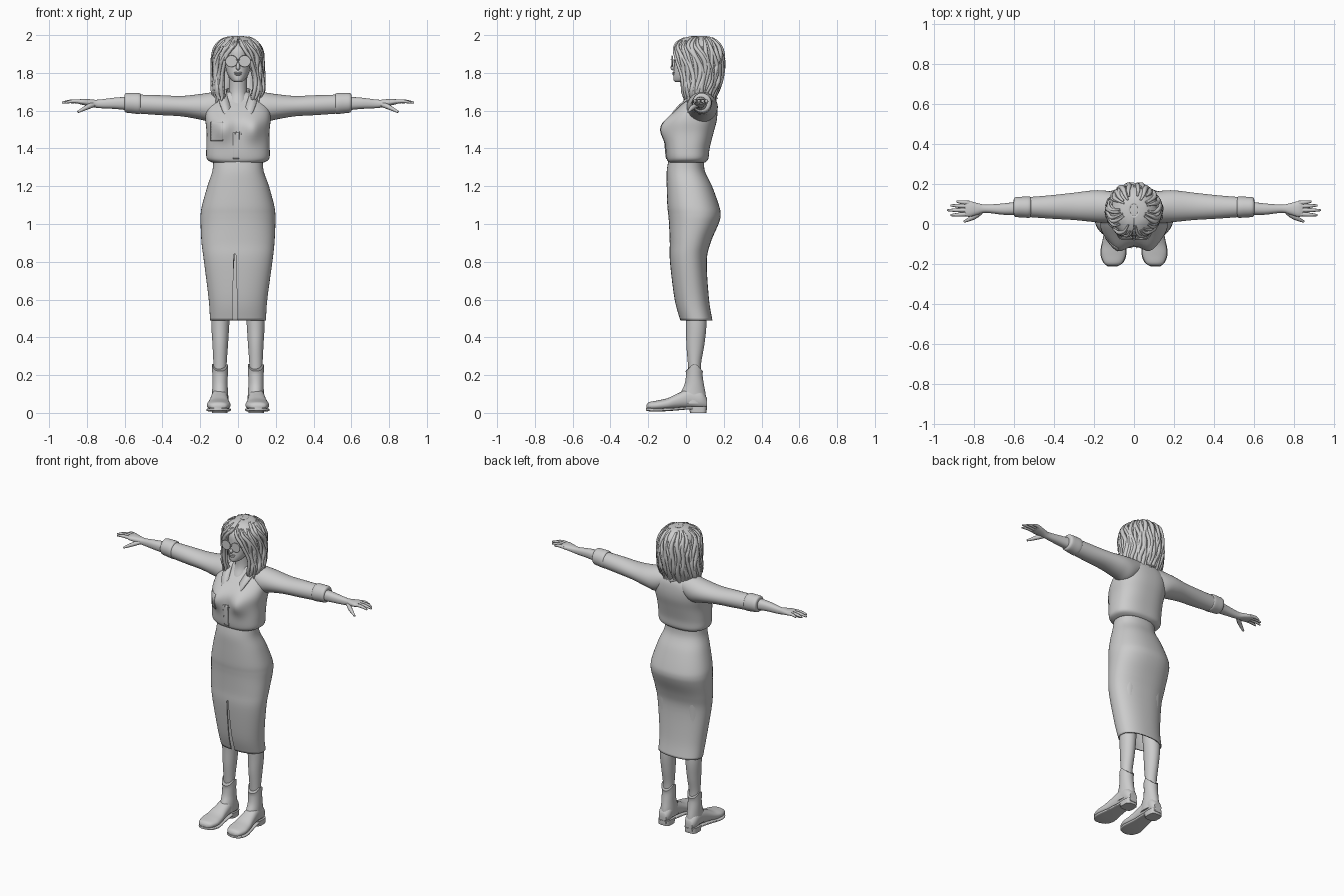
import bpy, bmesh, math, random
from mathutils import Vector

random.seed(4)
if "Cube" in bpy.data.objects:
    bpy.data.objects.remove(bpy.data.objects["Cube"])

grey = bpy.data.materials.new("plain grey")
grey.use_nodes = True
grey.diffuse_color = (0.6, 0.6, 0.6, 1)
grey.node_tree.nodes["Principled BSDF"].inputs["Base Color"].default_value = (0.6, 0.6, 0.6, 1)


def activate(obj):
    bpy.ops.object.select_all(action='DESELECT')
    obj.select_set(True)
    bpy.context.view_layer.objects.active = obj


def finish(obj, mirror=False, thickness=0):
    """Colour, shade and optionally thicken and mirror an object."""
    obj.data.materials.append(grey)
    activate(obj)
    bpy.ops.object.shade_smooth_by_angle(angle=math.radians(50))
    if thickness:
        solid = obj.modifiers.new("thickness", 'SOLIDIFY')
        solid.thickness = thickness
        solid.offset = -1
    if mirror:
        obj.modifiers.new("other side", 'MIRROR')
    return obj


def spline(rows, steps=5):
    """Smooth interpolation through rows of numbers."""
    out = []
    for i in range(len(rows) - 1):
        a, b, c, d = (rows[max(0, min(len(rows) - 1, i + k))] for k in (-1, 0, 1, 2))
        for s in range(steps):
            t = s / steps
            out.append(tuple(
                q + t * ((r - p) / 2 + t * ((p - 2.5 * q + 2 * r - w / 2)
                + t * (1.5 * (q - r) + (w - p) / 2)))
                for p, q, r, w in zip(a, b, c, d)))
    return out + [tuple(rows[-1])]


def skin(name, rings, closed=True, caps=True):
    """Mesh from a list of point rings."""
    bm = bmesh.new()
    loops = [[bm.verts.new(p) for p in ring] for ring in rings]
    count = len(loops[0])
    for low, high in zip(loops, loops[1:]):
        for i in range(count if closed else count - 1):
            j = (i + 1) % count
            bm.faces.new((low[i], low[j], high[j], high[i]))
    if caps:
        bm.faces.new(loops[0])
        bm.faces.new(loops[-1])
    bmesh.ops.recalc_face_normals(bm, faces=bm.faces)
    mesh = bpy.data.meshes.new(name)
    bm.to_mesh(mesh)
    bm.free()
    obj = bpy.data.objects.new(name, mesh)
    bpy.context.collection.objects.link(obj)
    return obj


def loft(name, axis, rows, power=2, steps=5, sides=32, warp=None, caps=True, **look):
    """Rows: position on the axis, then the low/high limits on the other two."""
    rings = []
    for t, u0, u1, v0, v1 in spline(rows, steps):
        ring = []
        for i in range(sides):
            a = math.tau * i / sides
            c, s = math.cos(a), math.sin(a)
            u = (u0 + u1) / 2 + (u1 - u0) / 2 * math.copysign(abs(c) ** (2 / power), c)
            v = (v0 + v1) / 2 + (v1 - v0) / 2 * math.copysign(abs(s) ** (2 / power), s)
            p = Vector({'x': (t, u, v), 'y': (u, t, v), 'z': (u, v, t)}[axis])
            ring.append(warp(p) if warp else p)
        rings.append(ring)
    return finish(skin(name, rings, caps=caps), **look)


def tube(name, points, radii, mirror=False):
    """Round tapered strand through a few points."""
    curve = bpy.data.curves.new(name, 'CURVE')
    curve.dimensions = '3D'
    curve.bevel_depth = 1
    curve.bevel_resolution = 2
    curve.use_fill_caps = True
    line = curve.splines.new('POLY')
    path = spline([(*p, r) for p, r in zip(points, radii)], 3)
    line.points.add(len(path) - 1)
    for point, (x, y, z, r) in zip(line.points, path):
        point.co = (x, y, z, 1)
        point.radius = max(r, 0.001)
    obj = bpy.data.objects.new(name, curve)
    bpy.context.collection.objects.link(obj)
    activate(obj)
    bpy.ops.object.convert(target='MESH')
    return finish(bpy.context.object, mirror)


def ball(name, place, size, mirror=False):
    x, y, z = place
    a, b, c = size
    rows = []
    for i in range(9):
        t = -math.cos(math.pi * i / 8)
        k = max(math.sin(math.pi * i / 8), 0.02)
        rows.append((z + c * t, x - a * k, x + a * k, y - b * k, y + b * k))
    return loft(name, 'z', rows, steps=1, sides=20, mirror=mirror)


# Blouse body, with the bust swelling the front
def bust(p):
    if p.y < 0.02:
        p.y -= 0.035 * math.exp(-((abs(p.x) - 0.08) / 0.05) ** 2 - ((p.z - 1.5) / 0.06) ** 2)
    return p


blouse = loft("blouse", 'z', [
    (1.325, -.135, .135, -.09, .10), (1.345, -.165, .165, -.102, .118),
    (1.40, -.168, .168, -.108, .125), (1.48, -.166, .166, -.108, .145),
    (1.55, -.172, .172, -.10, .163), (1.61, -.165, .165, -.05, .166),
    (1.66, -.125, .125, .0, .157), (1.70, -.06, .06, .02, .13)],
    power=2.5, sides=64, warp=bust)

# Sleeves and rolled cuffs
loft("sleeve", 'x', [
    (.06, .02, .15, 1.58, 1.70), (.13, .005, .165, 1.54, 1.698), (.2, .01, .168, 1.553, 1.688),
    (.3, .02, .156, 1.57, 1.678), (.42, .027, .143, 1.577, 1.682), (.53, .035, .134, 1.585, 1.685)],
    mirror=True)
loft("cuff", 'x', [
    (.515, .04, .13, 1.592, 1.684), (.522, .031, .137, 1.582, 1.693), (.56, .033, .136, 1.586, 1.694),
    (.595, .036, .133, 1.591, 1.692), (.601, .05, .118, 1.605, 1.675)], mirror=True, steps=3)

# Forearms, palms and fingers
loft("forearm_and_palm", 'x', [
    (.56, .045, .115, 1.60, 1.675), (.65, .046, .103, 1.609, 1.669), (.74, .056, .097, 1.614, 1.658),
    (.78, .047, .104, 1.622, 1.66), (.82, .036, .114, 1.63, 1.663), (.845, .04, .113, 1.636, 1.658)],
    power=2.3, mirror=True)
for label, base, tip in (("little", .105, (.885, .112)), ("ring", .088, (.916, .093)),
                         ("middle", .069, (.932, .069)), ("index", .05, (.916, .044))):
    x, y = tip
    tube(label + "_finger", [(.82, base, 1.647), ((x + .83) / 2, (base + y) / 2, 1.65), (x, y, 1.642)],
         [.011, .010, .005], mirror=True)
tube("thumb", [(.765, .062, 1.632), (.80, .035, 1.618), (.848, .012, 1.593)], [.014, .013, .006], mirror=True)

# Open collar
inner = [(0, .125, 1.715), (.05, .105, 1.72), (.062, .04, 1.70), (.04, -.04, 1.62), (.006, -.112, 1.49)]
outer = [(0, .17, 1.665), (.085, .13, 1.69), (.105, .03, 1.675), (.08, -.065, 1.60), (.014, -.122, 1.475)]
finish(skin("collar", list(zip(spline(inner), spline(outer))), closed=False, caps=False),
       mirror=True, thickness=0.008)


# Button band and chest pocket, wrapped onto the blouse
def patch(name, x0, x1, z0, z1):
    rings = [[(x0 + (x1 - x0) * i / 8, -.3, z0 + (z1 - z0) * j / 12) for i in range(9)] for j in range(13)]
    obj = skin(name, rings, closed=False, caps=False)
    wrap = obj.modifiers.new("wrap", 'SHRINKWRAP')
    wrap.target = blouse
    wrap.wrap_method = 'PROJECT'
    wrap.use_project_y = True
    wrap.use_project_z = False
    wrap.use_positive_direction = True
    wrap.offset = 0.004
    finish(obj, thickness=0.004)


patch("button_band", -.026, .006, 1.345, 1.485)
patch("chest_pocket", -.145, -.08, 1.44, 1.54)

# Skirt with a front slit
skirt = loft("skirt", 'z', [
    (.49, -.148, .148, -.03, .14), (.6, -.155, .155, -.06, .122), (.8, -.18, .182, -.085, .11),
    (.9, -.193, .193, -.086, .13), (1.0, -.198, .198, -.09, .172), (1.05, -.198, .198, -.094, .184),
    (1.1, -.19, .191, -.099, .174), (1.2, -.162, .164, -.102, .138), (1.28, -.136, .136, -.102, .10),
    (1.35, -.13, .13, -.09, .095)], power=2.3, sides=48, caps=False, thickness=0.008)
cutter = skin("slit_cutter", [[(-.032, y, .4), (.001, y, .4), (-.012, y, .84), (-.022, y, .84)]
                              for y in (-.3, .02)])
cutter.hide_render = True
cutter.hide_set(True)
cut = skirt.modifiers.new("slit", 'BOOLEAN')
cut.operation = 'DIFFERENCE'
cut.object = cutter

# Legs
loft("leg", 'z', [
    (.18, .062, .128, .015, .08), (.26, .06, .13, .01, .08), (.36, .053, .135, .002, .097),
    (.47, .046, .141, .0, .108), (.6, .038, .14, -.01, .10), (.8, .02, .16, -.05, .10),
    (1.0, .015, .17, -.06, .12)], mirror=True)


# Ankle boots
def notch(p):
    if p.z > 0.2:
        p.z += 0.5 * (p.z - 0.2) * math.cos((p.y - 0.045) * 60)
    return p


loft("boot_shaft", 'z', [
    (.05, .05, .14, -.04, .108), (.1, .052, .137, -.03, .104), (.15, .055, .136, -.008, .095),
    (.2, .054, .136, .0, .088), (.24, .052, .138, -.002, .09)], warp=notch, mirror=True)
loft("boot_foot", 'y', [
    (-.209, .085, .128, .022, .042), (-.195, .058, .15, .016, .057), (-.15, .04, .165, .014, .066),
    (-.1, .043, .16, .016, .077), (-.05, .05, .15, .022, .10), (.02, .055, .14, .026, .13),
    (.08, .055, .137, .022, .12), (.11, .07, .122, .025, .08)], power=2.3, mirror=True)
loft("boot_sole", 'y', [
    (-.212, .085, .13, .012, .026), (-.19, .052, .155, .008, .026), (-.14, .037, .168, .007, .025),
    (-.06, .048, .153, .012, .028), (.02, .054, .14, .018, .034), (.112, .07, .122, .014, .03)],
    power=4, mirror=True)
loft("boot_heel", 'z', [(0, .056, .137, .022, .108), (.035, .055, .138, .012, .112)],
     power=3.5, mirror=True, steps=1)

# Neck and head
loft("neck", 'z', [
    (1.56, -.06, .06, -.06, .12), (1.64, -.06, .06, -.02, .125), (1.70, -.048, .048, .005, .11),
    (1.8, -.05, .05, .0, .11)])
loft("head", 'z', [
    (1.752, -.018, .018, -.055, -.01), (1.76, -.033, .033, -.065, .03), (1.785, -.052, .052, -.067, .08),
    (1.82, -.064, .064, -.064, .12), (1.87, -.07, .07, -.06, .15), (1.92, -.07, .07, -.056, .16),
    (1.955, -.055, .055, -.03, .14), (1.97, -.02, .02, .02, .09)])
tube("nose", [(0, -.055, 1.868), (0, -.066, 1.845), (0, -.071, 1.826), (0, -.062, 1.818)],
     [.006, .008, .011, .006])
ball("upper_lip", (0, -.064, 1.801), (.022, .008, .005))
ball("lower_lip", (0, -.064, 1.792), (.018, .009, .006))

# Round glasses
loft("lens", 'y', [(-.076, .006, .064, 1.834, 1.89), (-.07, .006, .064, 1.834, 1.89)],
     steps=1, mirror=True)
ring = [(.035 + .03 * math.cos(k * math.tau / 16), -.074, 1.862 + .029 * math.sin(k * math.tau / 16))
        for k in range(17)]
tube("lens_rim", ring, [.0025] * len(ring), mirror=True)
tube("bridge", [(-.008, -.075, 1.868), (0, -.079, 1.87), (.008, -.075, 1.868)], [.0025] * 3)
tube("temple", [(.064, -.073, 1.868), (.077, -.03, 1.868), (.078, .05, 1.865)], [.003] * 3, mirror=True)

# Hair: height, half width, front, back and half angle of the face opening
hair = spline([
    (1.996, .02, .04, .10, 0), (1.985, .068, -.008, .14, .02), (1.95, .108, -.058, .178, .12),
    (1.9, .125, -.068, .194, .4), (1.85, .129, -.062, .196, .55), (1.8, .129, -.052, .19, .65),
    (1.75, .131, -.048, .18, .7), (1.7, .13, -.042, .158, .7), (1.66, .11, -.025, .14, .75)], 4)


def hair_point(row, u, lift=0):
    z, half, front, back, gap = row
    a = gap + (math.tau - 2 * gap) * u
    wave = lift + 0.003 * math.sin(u * 70 + z * 25) * min(1, (2 - z) * 10)
    return Vector(((half + wave) * math.sin(a),
                   (front + back) / 2 - ((back - front) / 2 + wave) * math.cos(a), z))


finish(skin("hair_shell", [[hair_point(row, i / 95) for i in range(96)] for row in hair],
            closed=False, caps=False), thickness=0.02)
finish(skin("crown", [[hair_point(row, i / 24) for i in range(24)] for row in hair[:2]]))

# Wavy locks lying over the shell, ending in loose tips
locks = 46
for n in range(locks):
    u = (n + random.uniform(.2, .8)) / locks
    sway, phase = random.uniform(.008, .018), random.uniform(0, 6)
    first = random.choice((3, 4, 6, 9))
    path = [hair_point(row, min(.995, max(.005, u + sway * math.sin(row[0] * 28 + phase))), .001)
            for row in hair[first::3]]
    end = path[-1]
    drop = random.uniform(.01, .045)
    path.append(end + Vector((end.x * random.uniform(-.15, .2), random.uniform(-.012, .012), -drop)))
    width = random.uniform(.009, .014)
    radii = [width * min(1, .35 + .3 * k) for k in range(len(path) - 1)] + [.002]
    tube("hair_lock", path, radii)
